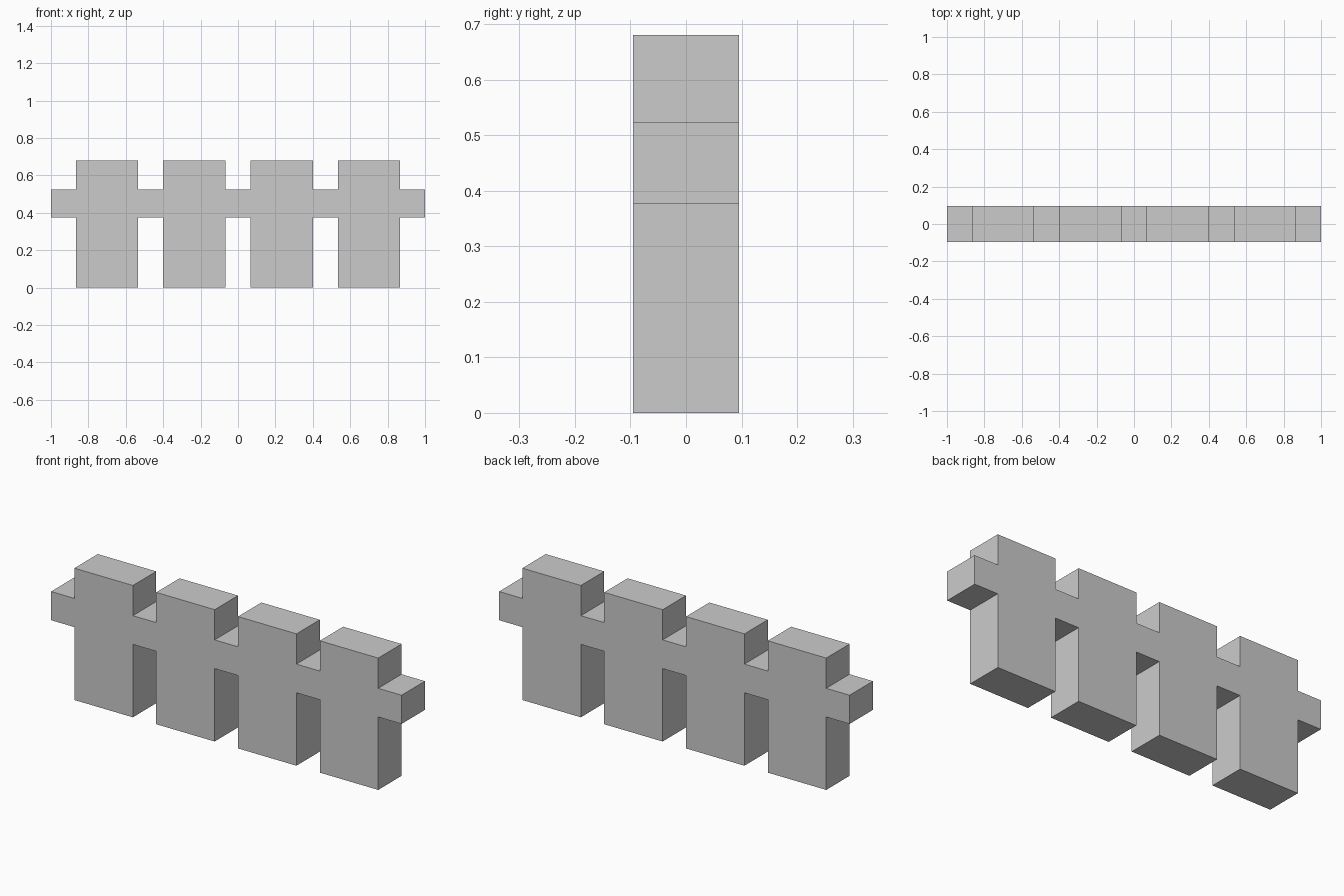
import bpy
import bmesh

if "Cube" in bpy.data.objects:
    bpy.data.objects.remove(bpy.data.objects["Cube"])

HEIGHT, DEPTH = 0.68, 0.19
RAIL_LOW, RAIL_HIGH = 0.376, 0.524
POST_WIDTH = 1 / 3
POST_CENTRES = (-0.7, -0.7 / 3, 0.7 / 3, 0.7)


def edge_line(rail_z, post_z):
    """One long side of the outline, left to right, stepping out at each post."""
    points = [(-1, rail_z)]
    for c in POST_CENTRES:
        left, right = c - POST_WIDTH / 2, c + POST_WIDTH / 2
        points += [(left, rail_z), (left, post_z), (right, post_z), (right, rail_z)]
    return points + [(1, rail_z)]


# Fence outline: wide posts joined by a flush rail
outline = edge_line(RAIL_LOW, 0) + edge_line(RAIL_HIGH, HEIGHT)[::-1]

bm = bmesh.new()
front = bm.faces.new([bm.verts.new((x, -DEPTH / 2, z)) for x, z in outline])

# Extrude the outline through the depth
result = bmesh.ops.extrude_face_region(bm, geom=[front], use_keep_orig=True)
back = [v for v in result["geom"] if isinstance(v, bmesh.types.BMVert)]
bmesh.ops.translate(bm, verts=back, vec=(0, DEPTH, 0))
bmesh.ops.recalc_face_normals(bm, faces=bm.faces)

mesh = bpy.data.meshes.new("block_fence")
bm.to_mesh(mesh)
bm.free()
fence = bpy.data.objects.new("block_fence", mesh)
bpy.context.collection.objects.link(fence)
